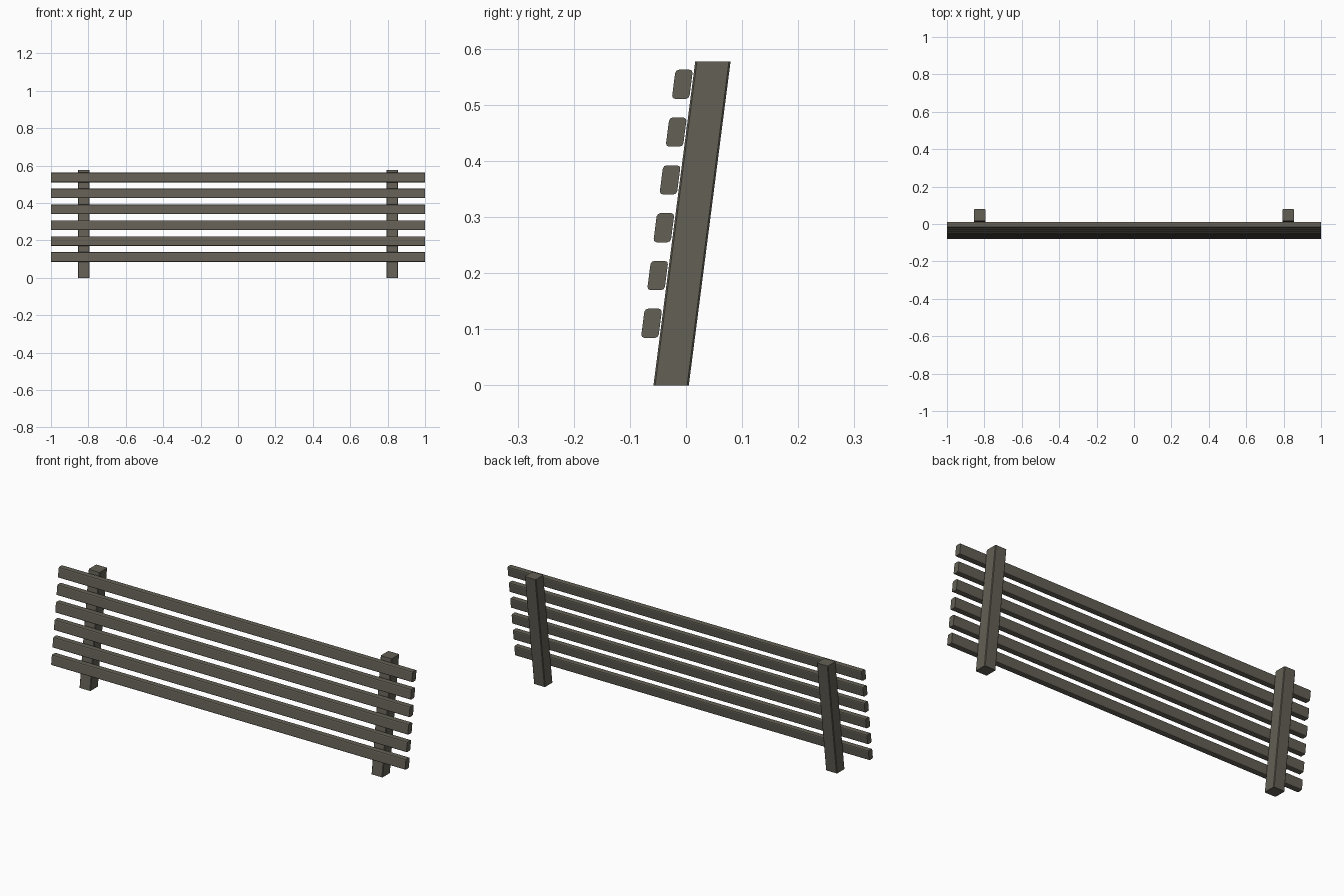
import bpy, bmesh
from mathutils import Matrix, Vector

if "Cube" in bpy.data.objects:
    bpy.data.objects.remove(bpy.data.objects["Cube"])

LEAN = 0.129  # backward shift in y per unit of height

wood = bpy.data.materials.new("weathered_wood")
wood.diffuse_color = (0.125, 0.115, 0.09, 1)
wood.use_nodes = True
wood.node_tree.nodes["Principled BSDF"].inputs["Base Color"].default_value = wood.diffuse_color


def leaning_beam(name, size, centre, axis, bevel, segments):
    """Box with its long edges bevelled, sheared backwards so the ends stay level."""
    bm = bmesh.new()
    bmesh.ops.create_cube(bm, size=1, matrix=Matrix.Diagonal((*size, 1)))
    long_edges = [e for e in bm.edges
                  if abs((e.verts[0].co - e.verts[1].co)[axis]) > 1e-6]
    bmesh.ops.bevel(bm, geom=long_edges, offset=bevel, segments=segments,
                    profile=0.5, affect='EDGES')
    for v in bm.verts:
        v.co.y += LEAN * v.co.z
        v.co += Vector(centre)
    mesh = bpy.data.meshes.new(name)
    bm.to_mesh(mesh)
    bm.free()
    mesh.materials.append(wood)
    obj = bpy.data.objects.new(name, mesh)
    bpy.context.collection.objects.link(obj)
    return obj


# Two leaning posts behind the slats
POST_H = 0.577
for side, label in ((-1, "left"), (1, "right")):
    leaning_beam(f"post_{label}", (0.063, 0.063, POST_H),
                 (side * 0.825, -0.0265 + LEAN * POST_H / 2, POST_H / 2),
                 axis=2, bevel=0.003, segments=1)

# Six horizontal slats following the lean
for i in range(6):
    z = 0.1105 + i * 0.0852
    leaning_beam(f"slat_{i + 1}", (2.0, 0.031, 0.052),
                 (0, -0.0757 + LEAN * z, z),
                 axis=0, bevel=0.006, segments=2)
